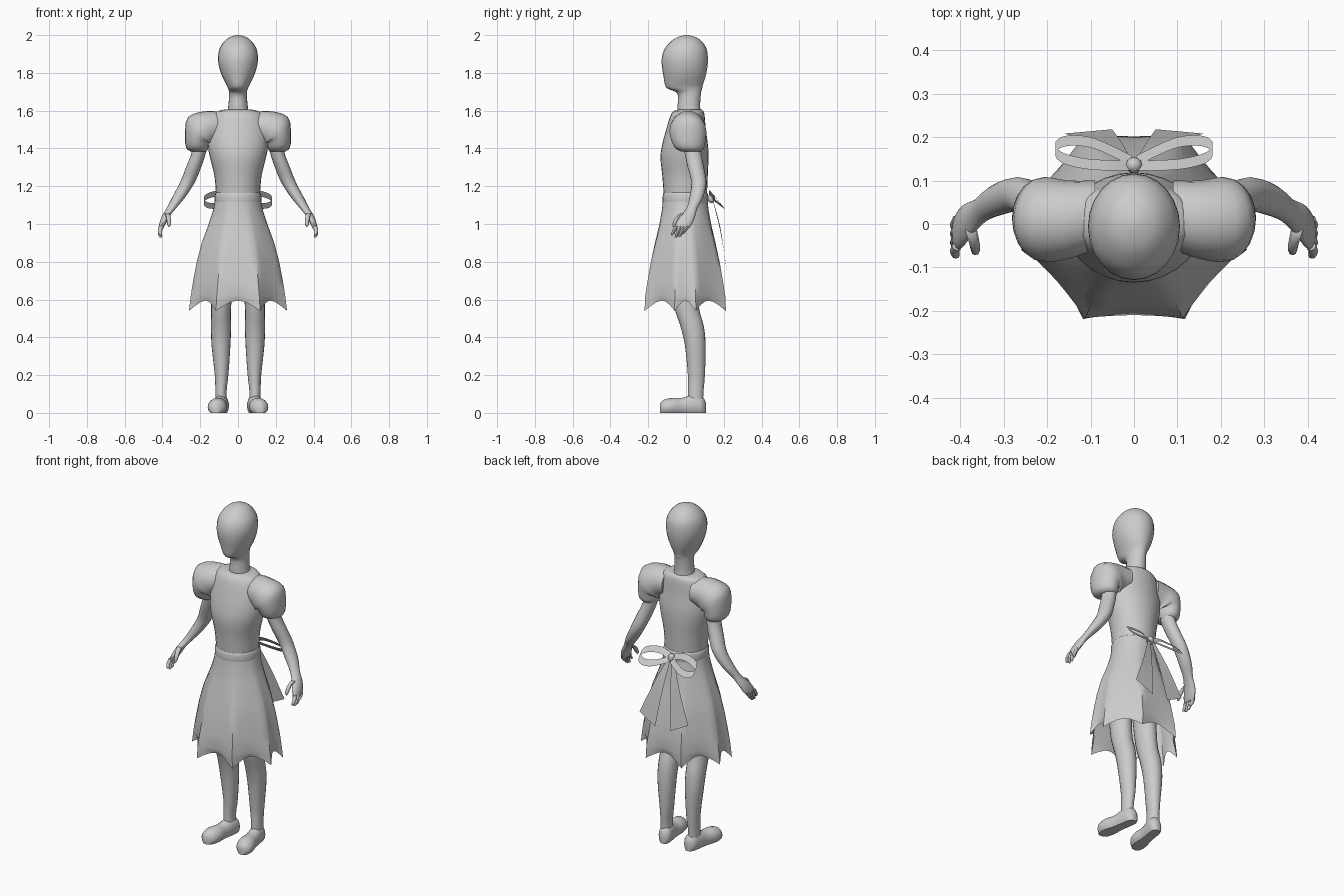
import bpy, bmesh, math
from mathutils import Vector as V

if "Cube" in bpy.data.objects:
    bpy.data.objects.remove(bpy.data.objects["Cube"])


def make(name, verts, faces, mirror=False):
    me = bpy.data.meshes.new(name)
    me.from_pydata(verts, [], faces)
    bm = bmesh.new()
    bm.from_mesh(me)
    bmesh.ops.recalc_face_normals(bm, faces=bm.faces)
    bm.to_mesh(me)
    bm.free()
    ob = bpy.data.objects.new(name, me)
    bpy.context.collection.objects.link(ob)
    bpy.ops.object.select_all(action='DESELECT')
    ob.select_set(True)
    bpy.context.view_layer.objects.active = ob
    bpy.ops.object.shade_smooth_by_angle(angle=math.radians(50))
    if mirror:
        ob.modifiers.new("mirror", 'MIRROR').use_mirror_merge = False
    return ob


def smooth_path(keys, steps):
    """Catmull-Rom through keys; each key is a tuple of vectors."""
    out = []
    for i in range(len(keys) - 1):
        a, b, c, d = (keys[max(0, min(len(keys) - 1, i + k))] for k in (-1, 0, 1, 2))
        for s in range(steps):
            t = s / steps
            out.append([q + 0.5 * t * (r - p + t * (2 * p - 5 * q + 4 * r - e + t * (3 * (q - r) + e - p)))
                        for p, q, r, e in zip(a, b, c, d)])
    return out + [list(keys[-1])]


def skin(name, rings, cap=True, mirror=False):
    n = len(rings[0])
    verts = [p for r in rings for p in r]
    faces = [(i * n + j, i * n + (j + 1) % n, (i + 1) * n + (j + 1) % n, (i + 1) * n + j)
             for i in range(len(rings) - 1) for j in range(n)]
    if cap:
        faces += [tuple(range(n)), tuple(range(len(verts) - n, len(verts)))]
    return make(name, verts, faces, mirror)


def loft(name, keys, n=20, steps=3, mirror=False, floor=False, cap=True):
    """Keys are (centre, u radius vector, v radius vector)."""
    rings = []
    for c, u, v in smooth_path(keys, steps):
        ring = [c + u * math.cos(math.tau * j / n) + v * math.sin(math.tau * j / n) for j in range(n)]
        rings.append([V((p.x, p.y, max(0, p.z))) if floor else p for p in ring])
    return skin(name, rings, cap, mirror)


def flat(x, y, z, rx, ry, tilt=0):
    """Ring whose x axis is tilted up in the xz plane by tilt degrees."""
    t = math.radians(tilt)
    return V((x, y, z)), V((rx * math.cos(t), 0, rx * math.sin(t))), V((0, ry, 0))


def ribbon(name, keys):
    """Strip through (centre, half width vector) keys, mirrored in x."""
    pts = smooth_path(keys, 4)
    verts = [p for c, w in pts for p in (c - w, c + w)]
    make(name, verts, [(2 * i, 2 * i + 1, 2 * i + 3, 2 * i + 2) for i in range(len(pts) - 1)], True)


# Head and neck
loft("head_and_neck", [flat(0, cy, z, rx, ry) for z, cy, rx, ry in (
    (1.57, .02, .062, .062), (1.62, .015, .052, .06), (1.69, .017, .047, .062),
    (1.715, -.005, .052, .09), (1.735, -.011, .06, .1), (1.78, -.008, .083, .111),
    (1.83, -.007, .1, .12), (1.88, -.006, .106, .122), (1.93, -.002, .097, .11),
    (1.97, .002, .07, .078), (1.99, .003, .042, .046), (2.0, .003, .01, .01))], n=24)

# Bodice
loft("bodice", [flat(0, cy, z, rx, ry) for z, cy, rx, ry in (
    (1.605, .02, .075, .065), (1.585, .01, .13, .087), (1.5, .0, .155, .105),
    (1.42, -.005, .16, .121), (1.35, -.008, .148, .127), (1.25, -.005, .124, .12),
    (1.13, -.003, .115, .113))], n=28)

# Waistband
loft("waistband", [flat(0, -.003, z, rx, rx - .003) for z, rx in (
    (1.17, .114), (1.16, .121), (1.14, .124), (1.12, .124), (1.105, .121))], n=28, steps=2, cap=False)

# Skirt: round at the waist, eight-cornered at the hem
CORNERS = [V((1, .26)), V((.45, 1)), V((-.45, 1)), V((-1, .26)),
           V((-1, -.26)), V((-.45, -1)), V((.45, -1)), V((1, -.26))]
PROFILE = [(1.13, .121, .118, 0), (1.08, .13, .123, .1), (1.0, .157, .138, .3), (.9, .195, .163, .55),
           (.8, .22, .186, .75), (.7, .238, .201, .9), (.62, .25, .212, 1), (.58, .255, .214, 1),
           (.54, .26, .215, 1)]
skirt_rings = []
for k, (z, rx, ry, w) in enumerate(PROFILE):
    ring = []
    hem = max(0, k - 6) / 2
    for i, a in enumerate(CORNERS):
        b = CORNERS[(i + 1) % 8]
        for s in range(6):
            f = s / 6
            arch = math.sin(math.pi * f)
            p = a.lerp(b, f)
            p = p.normalized().lerp(p * (1 - (.03 + .06 * hem) * arch), w)
            ring.append(V((p.x * rx, p.y * ry - .004, z + .055 * hem * arch)))
    skirt_rings.append(ring)
skin("skirt", skirt_rings, cap=False)

# Puff sleeves
loft("puff_sleeve", [flat(.09, .02, 1.52, .072, .08, 90), flat(.15, .01, 1.51, .09, .09, 80),
                     flat(.20, .01, 1.49, .10, .098, 50), flat(.215, .012, 1.45, .068, .092, 15),
                     flat(.215, .018, 1.405, .06, .078, 0), flat(.21, .025, 1.385, .043, .053, 0)],
     mirror=True)

# Arms with palms
loft("arm", [flat(*k) for k in (
    (.2, .03, 1.43, .038, .045), (.21, .038, 1.37, .038, .044), (.235, .052, 1.30, .04, .043),
    (.268, .068, 1.22, .039, .04), (.315, .055, 1.14, .034, .036), (.352, .032, 1.085, .025, .029),
    (.383, .008, 1.04, .021, .04), (.4, -.012, 1.0, .017, .044), (.408, -.022, .975, .011, .036))],
     n=16, mirror=True)

# Fingers and thumb
for i in range(4):
    y = -.05 + i * .02
    drop = (.012, 0, .003, .02)[i]
    loft(f"finger_{i + 1}", [flat(.407, y, .99, .012, .011), flat(.413, y - .012, .96 + drop / 2, .011, .01),
                             flat(.41, y - .022, .935 + drop, .009, .008),
                             flat(.408, y - .024, .928 + drop, .003, .003)], n=8, steps=2, mirror=True)
loft("thumb", [flat(.375, -.015, 1.055, .014, .016), flat(.367, -.045, 1.03, .012, .015),
               flat(.365, -.062, .998, .01, .01), flat(.365, -.066, .985, .003, .003)],
     n=8, steps=2, mirror=True)

# Legs
loft("leg", [flat(*k) for k in (
    (.085, -.015, .75, .06, .07), (.088, -.003, .6, .054, .067), (.09, .01, .53, .052, .064),
    (.09, .032, .46, .053, .062), (.09, .049, .36, .05, .055), (.087, .055, .2, .036, .045),
    (.09, .052, .12, .03, .041), (.09, .05, .05, .03, .04))], mirror=True)

# Shoes, flat on the ground
loft("shoe", [(V((x, y, h * .4)), V((r, 0, 0)), V((0, 0, h * .6))) for y, x, r, h in (
    (.105, .082, .015, .055), (.085, .084, .036, .09), (.04, .09, .039, .098), (-.02, .1, .04, .08),
    (-.07, .108, .05, .08), (-.115, .114, .044, .07), (-.138, .117, .018, .05))],
     n=16, mirror=True, floor=True)

# Bow at the back: loops, tails and knot
ribbon("bow_loop", [(V(p), V((0, .012, -.015))) for p in (
    (.005, .135, 1.14), (.06, .135, 1.162), (.12, .14, 1.16), (.17, .155, 1.142),
    (.18, .178, 1.115), (.15, .192, 1.097), (.09, .185, 1.1), (.005, .145, 1.13))])
ribbon("bow_tail", [(V((.01, .14, 1.135)), V((.008, 0, .003))),
                    (V((.055, .182, .97)), V((.03, 0, .01))),
                    (V((.105, .213, .775)), V((.055, -.005, .028)))])
loft("bow_knot", [flat(0, .135, z, r, r) for z, r in (
    (1.16, .004), (1.152, .016), (1.136, .019), (1.12, .016), (1.112, .004))], n=10, steps=2)
